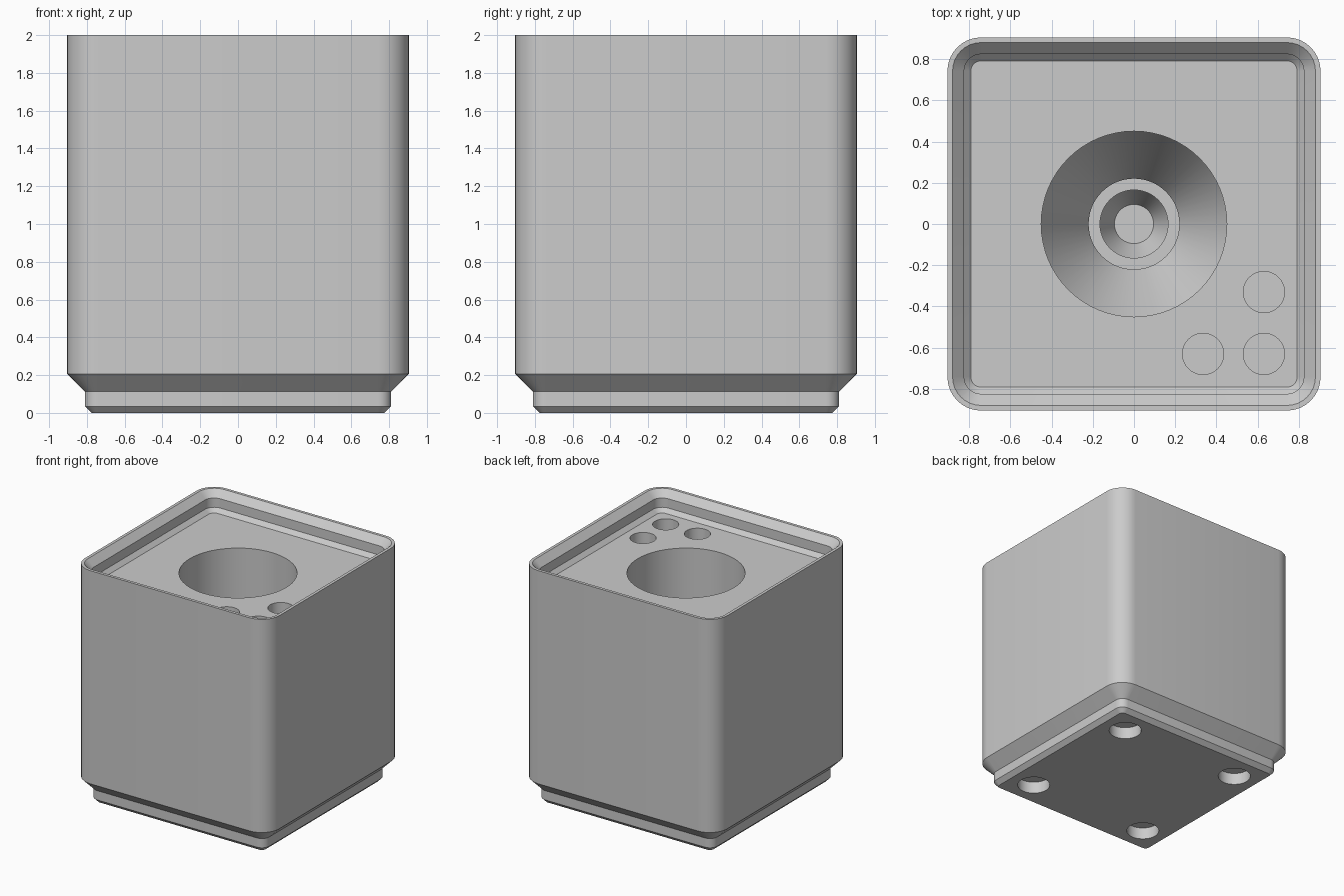
import bpy, bmesh
from math import cos, sin, pi

if "Cube" in bpy.data.objects:
    bpy.data.objects.remove(bpy.data.objects["Cube"])

CORE = 0.7415          # every corner arc shares this centre offset


def square_ring(half, z, seg=8):
    """Rounded-square loop of points."""
    r, pts = half - CORE, []
    for q, (sx, sy) in enumerate([(1, 1), (-1, 1), (-1, -1), (1, -1)]):
        for i in range(seg + 1):
            a = (q + i / seg) * pi / 2
            pts.append((sx * CORE + r * cos(a), sy * CORE + r * sin(a), z))
    return pts


def round_ring(r, z, x=0, y=0, seg=64):
    return [(x + r * cos(2 * pi * i / seg), y + r * sin(2 * pi * i / seg), z)
            for i in range(seg)]


def loft(name, rings):
    """Skin a stack of equal loops and cap both ends."""
    bm = bmesh.new()
    loops = [[bm.verts.new(p) for p in ring] for ring in rings]
    n = len(loops[0])
    for a, b in zip(loops, loops[1:]):
        for i in range(n):
            j = (i + 1) % n
            bm.faces.new((a[i], a[j], b[j], b[i]))
    bm.faces.new(loops[0][::-1])
    bm.faces.new(loops[-1])
    bmesh.ops.recalc_face_normals(bm, faces=bm.faces)
    mesh = bpy.data.meshes.new(name)
    bm.to_mesh(mesh)
    bm.free()
    ob = bpy.data.objects.new(name, mesh)
    bpy.context.collection.objects.link(ob)
    return ob


def cut(target, rings):
    """Subtract a lofted cutter, then discard it."""
    cutter = loft("cutter", rings)
    cutter.hide_render = True
    mod = target.modifiers.new("cut", 'BOOLEAN')
    mod.operation, mod.solver, mod.object = 'DIFFERENCE', 'EXACT', cutter
    bpy.context.view_layer.objects.active = target
    bpy.ops.object.modifier_apply(modifier=mod.name)
    bpy.data.objects.remove(cutter)


# Block: stepped foot, straight walls, stacking lip, recessed top
FLOOR = 1.833
profile = [(0.776, 0), (0.811, 0.035), (0.811, 0.113), (0.905, 0.207),
           (0.905, 2.0), (0.88, 2.0), (0.824, 1.944), (0.824, 1.866),
           (0.791, FLOOR)]
block = loft("storage_block", [square_ring(h, z) for h, z in profile])

# Central stepped socket
socket = [(0.45, FLOOR + 0.1), (0.45, 0.95), (0.22, 0.55), (0.22, 0.52),
          (0.165, 0.52), (0.165, 0.40), (0.095, 0.25)]
cut(block, [round_ring(r, z) for r, z in socket])

# Three small holes in the front right corner
for x, y in [(0.63, -0.33), (0.335, -0.63), (0.63, -0.63)]:
    cut(block, [round_ring(0.1, z, x, y, 40) for z in (FLOOR + 0.1, 1.3)])

# Four round magnet pockets underneath
for x in (-0.567, 0.567):
    for y in (-0.567, 0.567):
        cut(block, [round_ring(0.128, z, x, y, 40) for z in (-0.1, 0.1)])

# Smooth curved walls, keep the edges crisp
block.select_set(True)
bpy.context.view_layer.objects.active = block
bpy.ops.object.shade_smooth_by_angle(angle=pi / 9)
